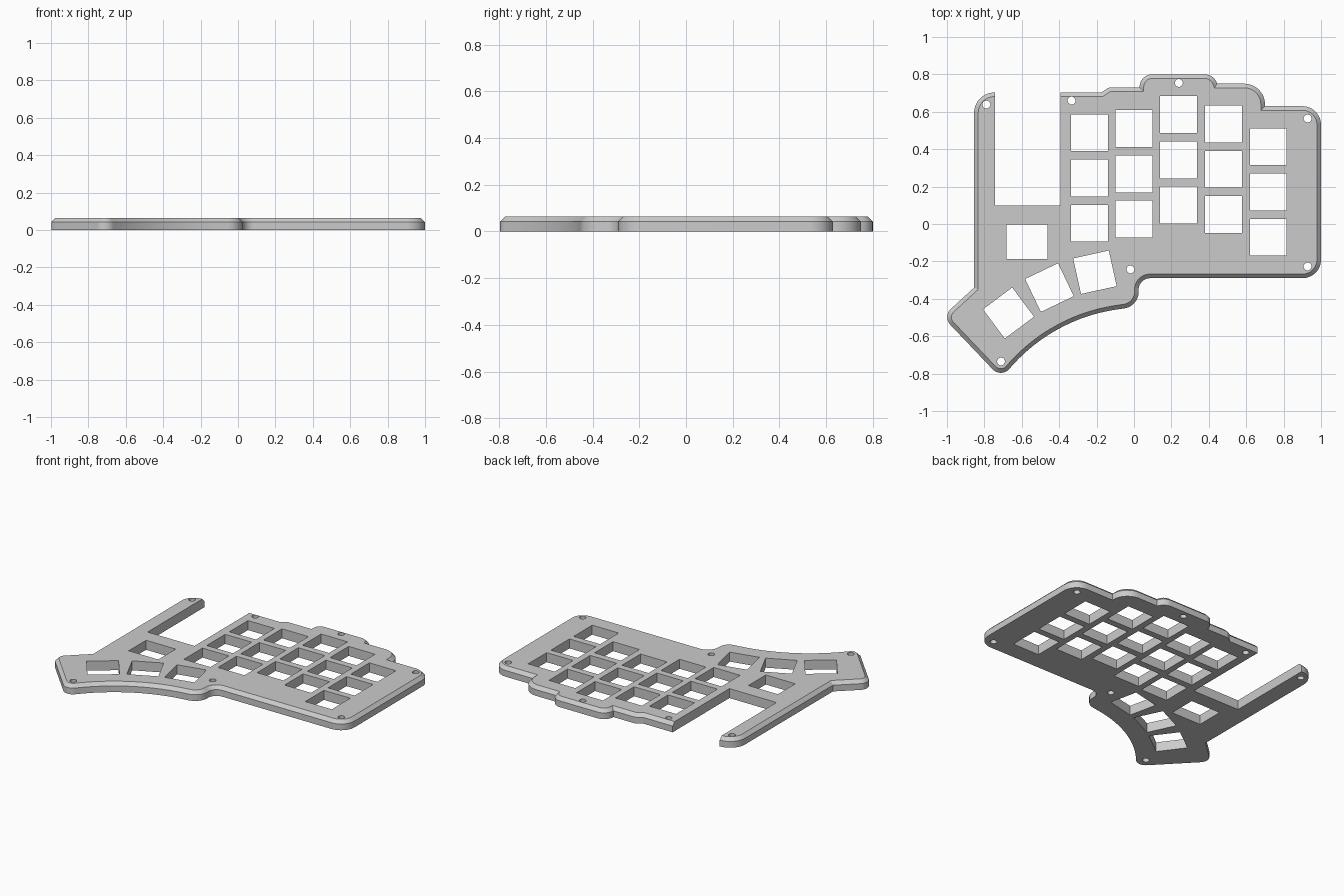
import bpy, bmesh, math
from mathutils import Vector, Matrix

if "Cube" in bpy.data.objects:
    bpy.data.objects.remove(bpy.data.objects["Cube"])

HEIGHT, CHAMFER = 0.064, 0.022

# Outline corners: x, y, fillet radius (clockwise)
CORNERS = [
    (-0.855, -0.34, 0), (-0.855, 0.703, 0.109), (-0.175, 0.703, 0),
    (-0.135, 0.73, 0.04), (0.03, 0.73, 0), (0.03, 0.80, 0.067),
    (0.425, 0.80, 0.07), (0.445, 0.75, 0), (0.70, 0.75, 0.11),
    (0.70, 0.63, 0), (1.0, 0.63, 0.10), (1.0, -0.29, 0.10),
    (0.025, -0.29, 0.06), (0.025, -0.44, 0.09), (-0.435, -0.507, 0.93),
    (-0.71, -0.825, 0.06), (-1.024, -0.495, 0.06),
]


def rounded_outline(corners):
    """Replace each corner by a tangent arc of its radius."""
    pts, n = [], len(corners)
    for i, (x, y, r) in enumerate(corners):
        p = Vector((x, y))
        a = (Vector(corners[i - 1][:2]) - p).normalized()
        b = (Vector(corners[(i + 1) % n][:2]) - p).normalized()
        if r == 0:
            pts.append(p)
            continue
        half = math.acos(a.dot(b)) / 2
        centre = p + (a + b).normalized() * (r / math.sin(half))
        start = p + a * (r / math.tan(half)) - centre
        sweep = math.pi - 2 * half
        if a.x * b.y - a.y * b.x > 0:
            sweep = -sweep
        steps = 20 if r > 0.5 else max(4, round(abs(sweep) / math.radians(7)))
        for k in range(steps + 1):
            c, s = math.cos(sweep * k / steps), math.sin(sweep * k / steps)
            pts.append(centre + Vector((c * start.x - s * start.y,
                                        s * start.x + c * start.y)))
    return pts


def inset(pts, d):
    """Mitred inward offset of a clockwise outline."""
    out = []
    for i, p in enumerate(pts):
        e1 = (p - pts[i - 1]).normalized()
        e2 = (pts[(i + 1) % len(pts)] - p).normalized()
        n1, n2 = Vector((e1.y, -e1.x)), Vector((e2.y, -e2.x))
        out.append(p + (n1 + n2) * (d / (1 + n1.dot(n2))))
    return out


def make_object(name, bm):
    bmesh.ops.recalc_face_normals(bm, faces=bm.faces)
    mesh = bpy.data.meshes.new(name)
    bm.to_mesh(mesh)
    bm.free()
    ob = bpy.data.objects.new(name, mesh)
    bpy.context.collection.objects.link(ob)
    return ob


# Plate body with a chamfered top rim
outline = rounded_outline(CORNERS)
bm = bmesh.new()
levels = [(outline, 0), (outline, HEIGHT - CHAMFER), (inset(outline, CHAMFER), HEIGHT)]
rings = [[bm.verts.new((p.x, p.y, z)) for p in pts] for pts, z in levels]
bm.faces.new(rings[0])
bm.faces.new(rings[2])
for low, high in zip(rings, rings[1:]):
    for i in range(len(low)):
        bm.faces.new((low[i - 1], low[i], high[i], high[i - 1]))
plate = make_object("keyboard_plate", bm)

# Cutters: controller bay, key openings, screw holes
cut = bmesh.new()


def box(x, y, w, h, angle=0):
    m = (Matrix.Translation((x, y, 0.03)) @ Matrix.Rotation(math.radians(angle), 4, 'Z')
         @ Matrix.Diagonal((w, h, 0.3, 1)))
    bmesh.ops.create_cube(cut, size=1, matrix=m)


box(-0.568, 0.55, 0.35, 0.90)
for x, y in [(-0.238, 0.004), (0.0, 0.026), (0.238, 0.101), (0.478, 0.051), (0.718, -0.071)]:
    for row in range(3):
        box(x, y + row * 0.242, 0.197, 0.197)
box(-0.572, -0.095, 0.22, 0.185)
for x, y, angle in [(-0.209, -0.258, 12.5), (-0.452, -0.34, 25.5), (-0.671, -0.476, 36.7)]:
    box(x, y, 0.195, 0.195, angle)
for x, y in [(-0.789, 0.639), (-0.334, 0.66), (0.24, 0.754), (0.928, 0.564),
             (0.928, -0.227), (-0.019, -0.243), (-0.711, -0.735)]:
    bmesh.ops.create_cone(cut, cap_ends=True, segments=32, radius1=0.021, radius2=0.021,
                          depth=0.3, matrix=Matrix.Translation((x, y, 0.03)))
cutter = make_object("opening_cutter", cut)
cutter.hide_render = True

# Cut the openings, then drop the cutter
bpy.context.view_layer.objects.active = plate
plate.select_set(True)
mod = plate.modifiers.new("openings", 'BOOLEAN')
mod.operation, mod.solver, mod.object = 'DIFFERENCE', 'EXACT', cutter
bpy.ops.object.modifier_apply(modifier=mod.name)
bpy.data.objects.remove(cutter)

# Single grey finish
grey = bpy.data.materials.new("light_grey")
grey.diffuse_color = (0.6, 0.6, 0.6, 1)
grey.use_nodes = True
grey.node_tree.nodes["Principled BSDF"].inputs["Base Color"].default_value = grey.diffuse_color
plate.data.materials.clear()
plate.data.materials.append(grey)
for poly in plate.data.polygons:
    poly.material_index = 0
bpy.ops.object.shade_smooth_by_angle(angle=math.radians(30))
